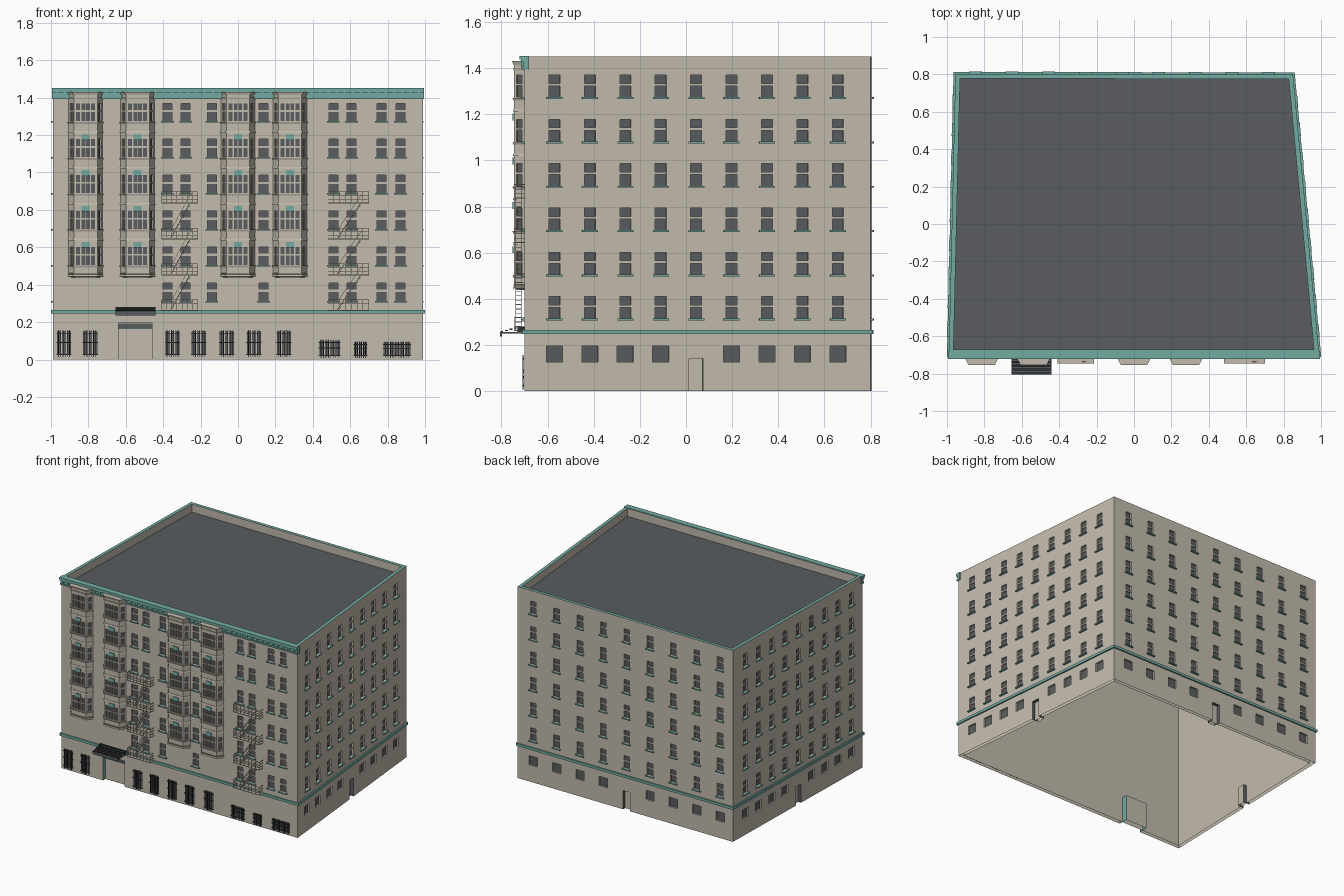
import bpy, bmesh
from mathutils import Vector

if "Cube" in bpy.data.objects:
    bpy.data.objects.remove(bpy.data.objects["Cube"], do_unlink=True)

STONE, DARK, TEAL, IRON = range(4)
MATS = []
for label, rgb in (("warm_stone", (.55, .50, .42)), ("slate_grey", (.10, .107, .115)),
                   ("verdigris", (.17, .41, .365)), ("black_iron", (.03, .032, .036))):
    m = bpy.data.materials.new(label)
    m.use_nodes = True
    m.diffuse_color = (*rgb, 1)
    m.node_tree.nodes["Principled BSDF"].inputs["Base Color"].default_value = (*rgb, 1)
    MATS.append(m)


class Frame:
    """Vertical plane a->b: c is the world x or y along it, z is up, d is outward."""
    def __init__(self, a, b):
        self.a, self.b = Vector((*a, 0)), Vector((*b, 0))
        run = self.b - self.a
        self.axis = 0 if abs(run.x) > abs(run.y) * .5 else 1
        self.out = Vector((run.y, -run.x, 0)).normalized()
        self.ends = (a[self.axis], b[self.axis])

    def __call__(self, c, z, d):
        t = (c - self.ends[0]) / (self.ends[1] - self.ends[0])
        p = self.a.lerp(self.b, t) + self.out * d
        return (p.x, p.y, z)


class Part:
    def __init__(self):
        self.bm = bmesh.new()

    def face(self, pts, mat=STONE):
        f = self.bm.faces.new([self.bm.verts.new(p) for p in pts])
        f.material_index = mat

    def solid(self, low, high, mat=STONE):
        lo = [self.bm.verts.new(p) for p in low]
        hi = [self.bm.verts.new(p) for p in high]
        n = len(lo)
        faces = [lo[::-1], hi] + [[lo[i], lo[(i + 1) % n], hi[(i + 1) % n], hi[i]] for i in range(n)]
        new = [self.bm.faces.new(f) for f in faces]
        for f in new:
            f.material_index = mat
        bmesh.ops.recalc_face_normals(self.bm, faces=new)

    def box(self, P, c0, c1, z0, z1, d0, d1, mat=STONE):
        ring = ((c0, d0), (c1, d0), (c1, d1), (c0, d1))
        self.solid([P(c, z0, d) for c, d in ring], [P(c, z1, d) for c, d in ring], mat)

    def wall(self, P, z0, z1, holes):
        """Wall face with recessed openings: (c0, c1, z0, z1, depth, back, jamb)."""
        s = 1 if P.ends[1] > P.ends[0] else -1
        zs = sorted({z0, z1} | {z for h in holes for z in h[2:4]})
        for lo, hi in zip(zs, zs[1:]):
            row = [h for h in holes if h[2] <= lo and h[3] >= hi]
            cuts = sorted([*P.ends] + [c for h in row for c in h[:2]], key=lambda c: c * s)
            for l, r in zip(cuts[::2], cuts[1::2]):
                self.face([P(l, lo, 0), P(r, lo, 0), P(r, hi, 0), P(l, hi, 0)])
        for c0, c1, lo, hi, dep, back, jamb in holes:
            l, r = (c0, c1) if s > 0 else (c1, c0)
            edge = [(l, lo), (r, lo), (r, hi), (l, hi)]
            self.face([P(c, z, -dep) for c, z in edge], back)
            for (ca, za), (cb, zb) in zip(edge, edge[1:] + edge[:1]):
                if za == zb == z0:
                    continue
                self.face([P(ca, za, 0), P(cb, zb, 0), P(cb, zb, -dep), P(ca, za, -dep)], jamb)

    def finish(self, name):
        bmesh.ops.remove_doubles(self.bm, verts=self.bm.verts, dist=1e-5)
        me = bpy.data.meshes.new(name)
        self.bm.to_mesh(me)
        self.bm.free()
        for m in MATS:
            me.materials.append(m)
        bpy.context.collection.objects.link(bpy.data.objects.new(name, me))


# Footprint, floors and openings
OUTER = [(-.99, -.70), (.99, -.70), (.85, .80), (-.955, .803)]
INNER = [(-.965, -.672), (.962, -.672), (.827, .775), (-.93, .778)]
SIDES = [Frame(OUTER[i], OUTER[(i + 1) % 4]) for i in range(4)]
FRONT = SIDES[0]
TOPS = [1.37 - .192 * i for i in range(6)]
HIGH, TOP, ROOF, DEEP = .096, 1.45, 1.39, .012
side_cols = [-.57 + .1535 * i for i in range(9)]
back_cols = [.72 - .196 * i for i in range(9)]
front_cols = [-.377, -.28, -.14, .136, .51, .607, .767, .869]
columns = [front_cols, side_cols, back_cols, side_cols]
shops = [(x, .07, .025, .15) for x in (-.93, -.79, -.35, -.21, -.06, .085, .245)]
shops += [(.49, .105, .02, .10), (.655, .065, .02, .09), (.85, .14, .02, .09)]

for P, cols, side in zip(SIDES, columns, ("front", "right", "back", "left")):
    holes = [(c - .024, c + .024, t - HIGH, t, DEEP, DARK, STONE) for c in cols for t in TOPS]
    trim, sills, belt = Part(), Part(), Part()
    for c in cols:
        for t in TOPS:
            trim.box(P, c - .024, c + .024, t - .048, t - .036, -DEEP, -.004)
            sills.box(P, c - .034, c + .034, t - HIGH - .008, t - HIGH, -.004, .012, TEAL)
    if side == "front":
        holes += [(x - w / 2, x + w / 2, lo, hi, DEEP, DARK, STONE) for x, w, lo, hi in shops]
        holes.append((-.64, -.46, 0, .195, .07, STONE, TEAL))
    else:
        mid = cols[4]
        holes += [(c - .035, c + .035, .126, .196, DEEP, DARK, STONE) for c in cols if c != mid]
        holes.append((mid - .03, mid + .03, 0, .142, .05, STONE, DARK))
    wall = Part()
    wall.wall(P, 0, TOP, holes)
    wall.finish(side + "_wall")
    trim.finish(side + "_window_rails")
    sills.finish(side + "_window_sills")
    lo, hi = sorted(P.ends)
    belt.box(P, lo - .009, hi + .009, .247, .266, -.01, .01, TEAL)
    belt.finish(side + "_belt_course")

# Inner lining, parapet cap and roof
lining, cap, roof = Part(), Part(), Part()
for i in range(4):
    j = (i + 1) % 4
    a, b, p, q = INNER[i], INNER[j], OUTER[i], OUTER[j]
    lining.face([(*b, 0), (*a, 0), (*a, TOP), (*b, TOP)])
    cap.face([(*p, TOP), (*q, TOP), (*b, TOP), (*a, TOP)], TEAL)
roof.face([(*p, ROOF) for p in INNER], DARK)
lining.finish("wall_lining")
cap.finish("parapet_cap")
roof.finish("roof")

# Front cornice with brackets
cornice = Part()
for lo, hi, d in ((1.393, 1.403, .012), (1.403, 1.426, .006), (1.426, 1.438, .016), (1.438, 1.452, .022)):
    cornice.box(FRONT, -.995, .995, lo, hi, -.02, d, TEAL)
for i in range(45):
    x = -.97 + i * .044
    cornice.box(FRONT, x - .006, x + .006, 1.405, 1.426, 0, .014, TEAL)
cornice.finish("cornice")


# Bay windows
def bay_outline(cx, grow=0):
    return [(cx - .09 - grow, -.70), (cx - .0625 - grow, -.745 - grow),
            (cx + .0625 + grow, -.745 - grow), (cx + .09 + grow, -.70)]


def bay(cx, name):
    part = Part()
    pts = bay_outline(cx)
    for k in range(3):
        P = Frame(pts[k], pts[k + 1])
        x0, x1 = P.ends
        if k == 1:
            spans = [(cx + l, cx + l + .021) for l in (-.05, -.0225, .0015, .029)]
        else:
            spans = [(x0 + .006, x1 - .006)]
        part.wall(P, .46, 1.42, [(l, r, t - HIGH, t, .008, DARK, STONE) for l, r in spans for t in TOPS[:5]])
        for t in TOPS[:5]:
            part.box(P, spans[0][0], spans[-1][1], t - .046, t - .037, -.008, 0)
            if k == 1 and t < TOPS[0]:
                part.box(P, cx - .022, cx + .022, t - .004, t + .026, 0, .006, TEAL)

    def band(lo, hi, g0, g1):
        part.solid([(*p, lo) for p in bay_outline(cx, g0)], [(*p, hi) for p in bay_outline(cx, g1)])
    for t in TOPS[:5]:
        band(t - HIGH - .014, t - HIGH - .004, .003, .007)
        band(t - HIGH - .062, t - HIGH - .052, .005, .003)
    band(.438, .462, -.012, .004)
    band(1.39, 1.40, .002, .004)
    band(1.414, 1.43, .003, .008)
    part.finish(name)


for i, cx in enumerate((-.815, -.537, 0, .278)):
    bay(cx, f"bay_window_{i + 1}")


# Fire escapes
def escape(x0, x1, name):
    part = Part()
    levels = (.26, .45, .642, .835)
    rod = .0025
    for z in levels:
        part.box(FRONT, x0, x1, z, z + .005, 0, .045)
        for h in (.022, .042, .062):
            part.box(FRONT, x0, x1, z + h - rod, z + h, .0425, .045)
            for x in (x0, x1 - rod):
                part.box(FRONT, x, x + rod, z + h - rod, z + h, 0, .045)
        for i in range(8):
            x = x0 + (x1 - x0 - rod) * i / 7
            part.box(FRONT, x, x + rod, z, z + .062, .0425, .045)
    a, b = x0 + .05, x1 - .04
    for lo, hi in zip(levels, levels[1:]):
        slope = (hi - lo) / (b - a)

        def ramp(c, z, d):
            return FRONT(c, z + slope * (c - a), d)
        for d in (.012, .036):
            part.box(ramp, a, b, lo, lo + .009, d, d + rod)
            part.box(ramp, a, b, lo + .045, lo + .049, d, d + rod)
        for i in range(1, 10):
            x = a + (b - a) * i / 10
            z = lo + (hi - lo) * i / 10
            part.box(FRONT, x - .008, x + .008, z, z + .003, .012, .038)
    part.finish(name)


escape(-.41, -.215, "fire_escape_right")
escape(.48, .70, "fire_escape_left")

# Street windows: mullions and iron grilles
mullions, grilles = Part(), Part()
for x, w, lo, hi in shops:
    l, r = x - w / 2, x + w / 2
    panes = max(3, round(w / .028))
    for i in range(1, panes):
        c = l + w * i / panes
        mullions.box(FRONT, c - .004, c + .004, lo, hi, -DEEP, -.002)
    for i in range(panes * 2):
        c = l + w * (i + .5) / (panes * 2)
        grilles.box(FRONT, c - .002, c + .002, lo - .012, hi + .007, .004, .008, IRON)
    for z in (lo, (lo + hi) / 2, hi - .012):
        grilles.box(FRONT, l - .006, r + .006, z, z + .005, .002, .007, IRON)
mullions.finish("street_window_mullions")
grilles.finish("street_window_grilles")

# Entrance transom and slatted canopy
entry = Part()
entry.box(FRONT, -.64, -.46, .168, .192, -.03, -.02, DARK)
entry.box(FRONT, -.64, -.46, .162, .168, -.032, -.015, TEAL)
entry.finish("entrance_transom")
canopy = Part()
canopy.box(FRONT, -.655, -.44, .250, .256, 0, .105, DARK)
canopy.box(FRONT, -.655, -.44, .236, .252, .098, .105, DARK)
for i in range(5):
    d = .012 + i * .02
    z = .281 - i * .005
    canopy.box(FRONT, -.655, -.44, z - .005, z, d, d + .012, IRON)
for x in (-.655, -.445):
    canopy.box(FRONT, x, x + .005, .254, .278, 0, .03, IRON)
canopy.finish("entrance_canopy")
